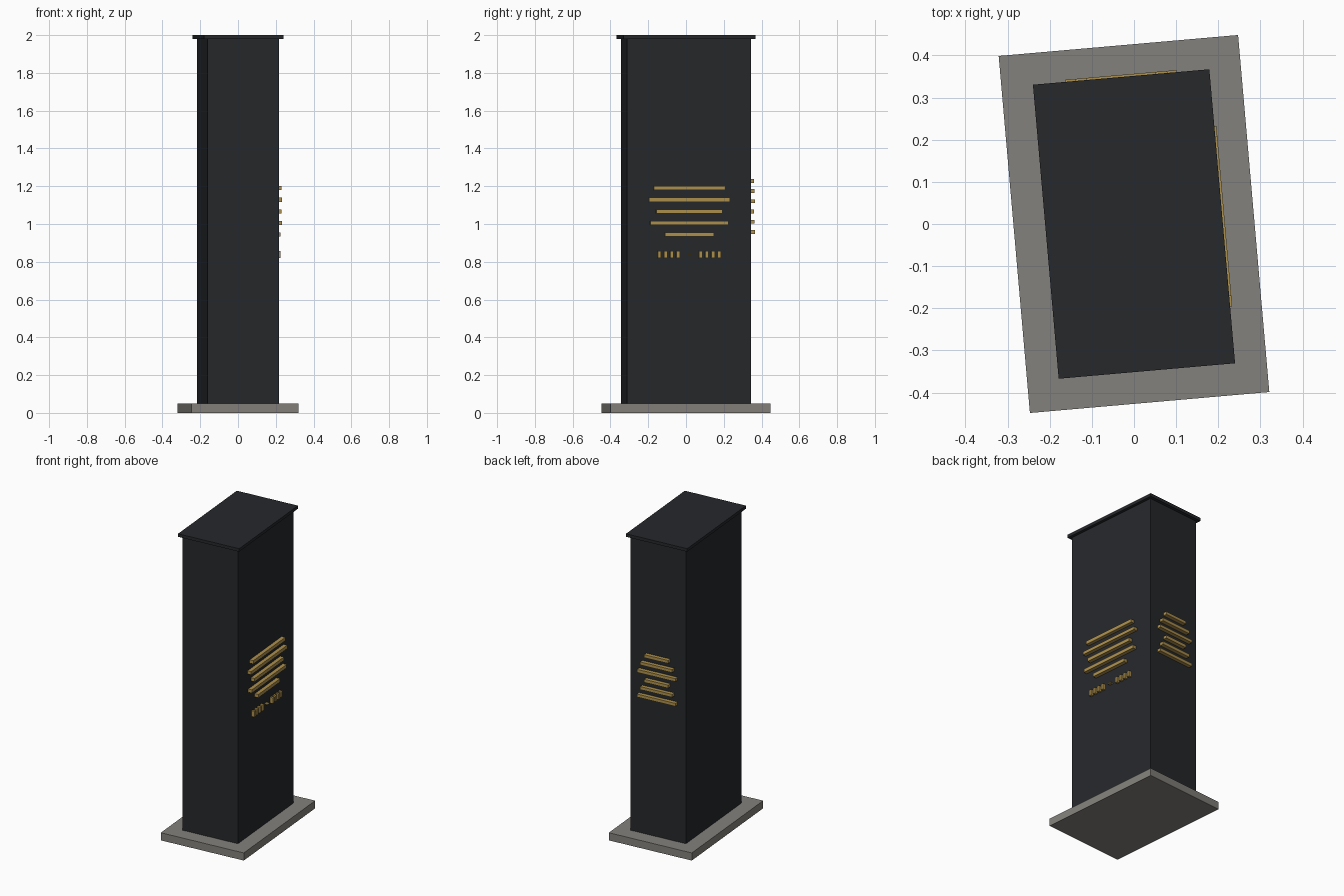
import bpy
from math import radians
from mathutils import Matrix

if "Cube" in bpy.data.objects:
    bpy.data.objects.remove(bpy.data.objects["Cube"])

TURN = Matrix.Rotation(radians(5), 4, 'Z')   # whole monument is turned slightly


def material(name, rgb):
    m = bpy.data.materials.new(name)
    m.diffuse_color = (*rgb, 1)
    m.use_nodes = True
    m.node_tree.nodes["Principled BSDF"].inputs["Base Color"].default_value = m.diffuse_color
    return m


stone = material("dark_granite", (0.019, 0.021, 0.024))
concrete = material("grey_concrete", (0.23, 0.22, 0.20))
gold = material("gold", (0.42, 0.28, 0.075))


def box(name, lo, hi, mat):
    """Box between two corners, in the monument's own turned frame."""
    bpy.ops.mesh.primitive_cube_add(size=1)
    ob = bpy.context.object
    ob.name = name
    size = [b - a for a, b in zip(lo, hi)]
    mid = [(a + b) / 2 for a, b in zip(lo, hi)]
    ob.data.transform(TURN @ Matrix.Translation(mid) @ Matrix.Diagonal((*size, 1)))
    ob.data.materials.append(mat)
    return ob


# Plinth, shaft and cap
box("plinth", (-0.285, -0.425, 0), (0.285, 0.425, 0.05), concrete)
box("shaft", (-0.19, -0.33, 0.05), (0.19, 0.33, 1.98), stone)
box("cap", (-0.21, -0.35, 1.98), (0.21, 0.35, 2.0), stone)

# Inscription bars on the right side
for i, length in enumerate((0.38, 0.43, 0.35, 0.415, 0.26)):
    z = 1.19 - i * 0.0615
    box(f"side_bar_{i + 1}", (0.185, -length / 2, z - 0.011),
        (0.215, length / 2, z + 0.011), gold)

# Inscription bars on the back, two groups of three
for i, length in enumerate((0.165, 0.22, 0.265) * 2):
    z = 1.228 - i * 0.054
    box(f"back_bar_{i + 1}", (-length / 2, 0.325, z - 0.01),
        (length / 2, 0.355, z + 0.01), gold)

# Small blank marks with a dash between, in place of the lower inscription line
for side in (-1, 1):
    for i in range(4):
        y = side * (0.06 + i * 0.033)
        box("small_mark", (0.185, y - 0.009, 0.82), (0.21, y + 0.009, 0.858), gold)
box("small_dash", (0.185, -0.012, 0.836), (0.21, 0.012, 0.842), gold)
